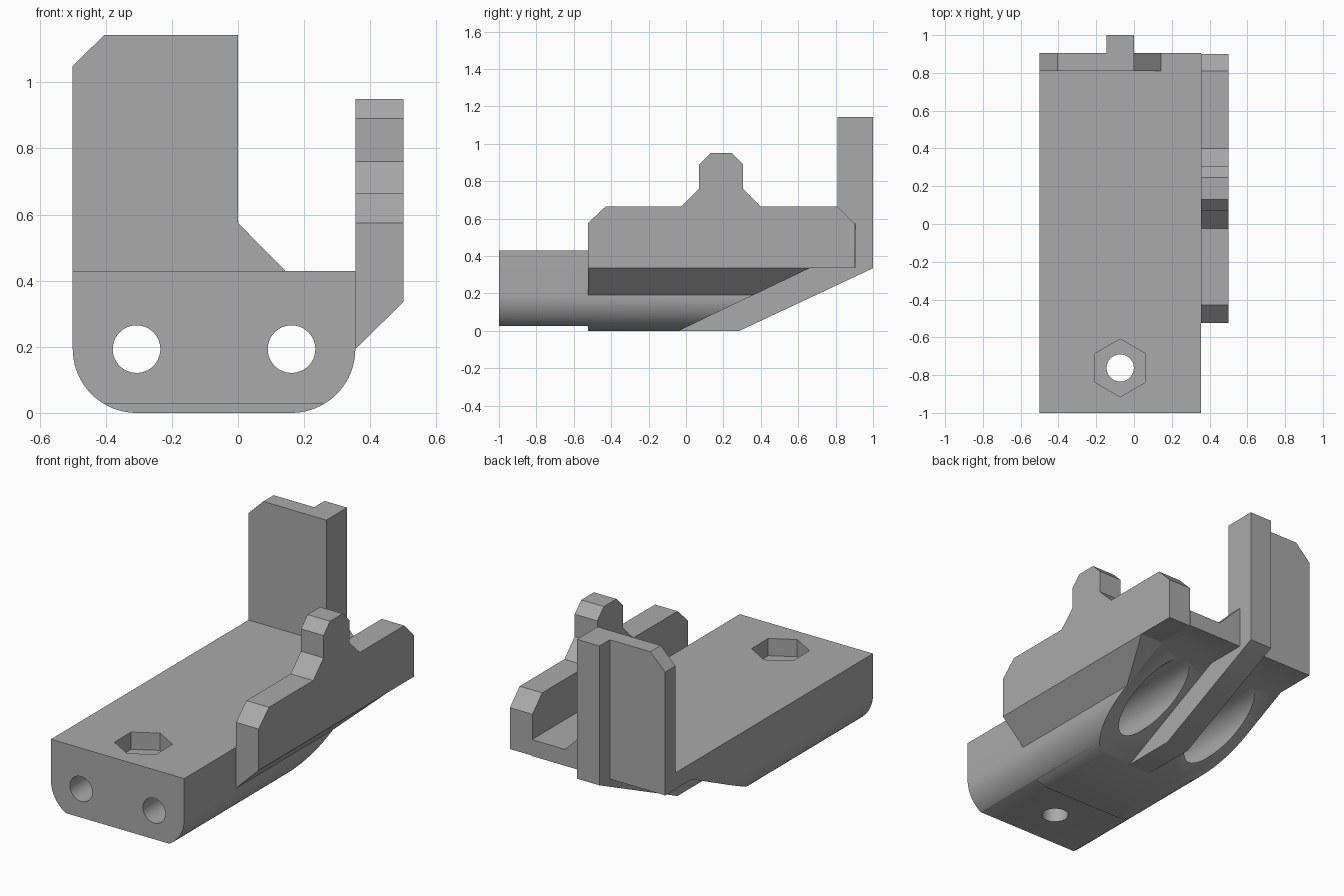
import bpy, bmesh, math
from mathutils import Vector

if "Cube" in bpy.data.objects:
    bpy.data.objects.remove(bpy.data.objects["Cube"], do_unlink=True)

grey = bpy.data.materials.new("plain grey")
grey.use_nodes = True
GREY = (0.4, 0.4, 0.4, 1)
grey.diffuse_color = GREY
grey.node_tree.nodes["Principled BSDF"].inputs["Base Color"].default_value = GREY


def prism(name, points, axis, lo, hi):
    """Extrude a 2D outline along one axis from lo to hi."""
    place = {"x": lambda a, b: (lo, a, b),
             "y": lambda a, b: (a, lo, b),
             "z": lambda a, b: (a, b, lo)}[axis]
    step = Vector([(hi - lo) * (axis == k) for k in "xyz"])
    bm = bmesh.new()
    face = bm.faces.new([bm.verts.new(place(a, b)) for a, b in points])
    out = bmesh.ops.extrude_face_region(bm, geom=[face], use_keep_orig=True)
    moved = [v for v in out["geom"] if isinstance(v, bmesh.types.BMVert)]
    bmesh.ops.translate(bm, vec=step, verts=moved)
    bmesh.ops.recalc_face_normals(bm, faces=bm.faces)
    mesh = bpy.data.meshes.new(name)
    bm.to_mesh(mesh)
    bm.free()
    mesh.materials.append(grey)
    obj = bpy.data.objects.new(name, mesh)
    bpy.context.collection.objects.link(obj)
    return obj


def arc(cx, cy, r, start, end, n):
    return [(cx + r * math.cos(math.radians(start + (end - start) * i / n)),
             cy + r * math.sin(math.radians(start + (end - start) * i / n)))
            for i in range(n + 1)]


def circle(cx, cy, r, n=48, start=0):
    return arc(cx, cy, r, start, start + 360, n)[:-1]


def cut(target, cutters):
    bpy.context.view_layer.objects.active = target
    for c in cutters:
        c.hide_render = True
        mod = target.modifiers.new("cut", "BOOLEAN")
        mod.operation, mod.solver, mod.object = "DIFFERENCE", "EXACT", c
        bpy.ops.object.modifier_apply(modifier=mod.name)
    for c in cutters:
        bpy.data.objects.remove(c, do_unlink=True)


LEFT, RIGHT, TOP, BACK, STEP = 0.355, -0.5, 0.43, 0.905, -0.525
R, LEDGE = 0.193, 0.335


def slope_cutter():
    # removes the underside behind the sloping plane
    run = (0.66 + 0.04) / LEDGE
    return prism("slope_cutter", [(-0.04 - 0.3 * run, -0.3), (0.66, LEDGE),
                                  (1.3, LEDGE), (1.3, -0.3)], "x", -1, 1)


# Main body with rounded lower edges
outline = [(RIGHT, TOP)] + arc(RIGHT + R, R, R, 180, 270, 20) \
    + arc(LEFT - R, R, R, 270, 360, 20) + [(LEFT, TOP)]
body = prism("body", outline, "y", -1, BACK)
cutters = [slope_cutter(),
           prism("relief", [(-1, -1), (1, -1), (1, 0.027), (-1, 0.027)],
                 "y", -1.2, STEP)]
# Long screw holes with wider bores at the back
for x in (RIGHT + R, LEFT - R):
    cutters.append(prism("screw_hole", circle(x, R, 0.072), "y", -1.2, 1.2))
    cutters.append(prism("wide_bore", circle(x, R, 0.125), "y", STEP, 1.2))
# Nut pocket and its vertical hole
cutters.append(prism("nut_pocket", circle(-0.073, -0.762, 0.153, 6, 30), "z", TOP - 0.1, 1))
cutters.append(prism("nut_hole", circle(-0.073, -0.762, 0.072), "z", -0.2, 1))
cut(body, cutters)

# Side wall with a raised tab, and the gusset beneath it
centre = 0.188
tab = [(0.213, 0.665), (0.118, 0.76), (0.118, 0.89), (0.058, 0.95)]
wall = [(STEP, LEDGE), (STEP, 0.575), (-0.43, 0.665)]
wall += [(centre - d, z) for d, z in tab]
wall += [(centre + d, z) for d, z in reversed(tab)]
wall += [(0.81, 0.665), (0.9, 0.575), (0.9, LEDGE)]
side_wall = prism("side_wall", wall, "x", LEFT, 0.5)
gusset = prism("side_gusset", [(LEFT, 0.193), (0.5, LEDGE), (LEFT, LEDGE)], "y", STEP, 0.9)
cut(gusset, [slope_cutter()])

# Upright back plate with a clipped corner and a foot brace
back_plate = prism("back_plate", [(RIGHT, TOP), (RIGHT, 1.05), (-0.405, 1.143), (0, 1.143),
                                  (0, 0.575), (0.143, TOP)], "y", 0.81, BACK)

# Spine running under the slope and up the back
spine = prism("spine_rib", [(-0.04, 0), (0.285, 0), (1, LEDGE), (1, 1.143), (BACK, 1.143),
                            (BACK, LEDGE), (0.66, LEDGE)], "x", -0.145, 0)

bpy.ops.object.select_all(action="DESELECT")
for obj in (body, side_wall, gusset, back_plate, spine):
    obj.select_set(True)
bpy.context.view_layer.objects.active = body
bpy.ops.object.shade_smooth_by_angle(angle=math.radians(30))
